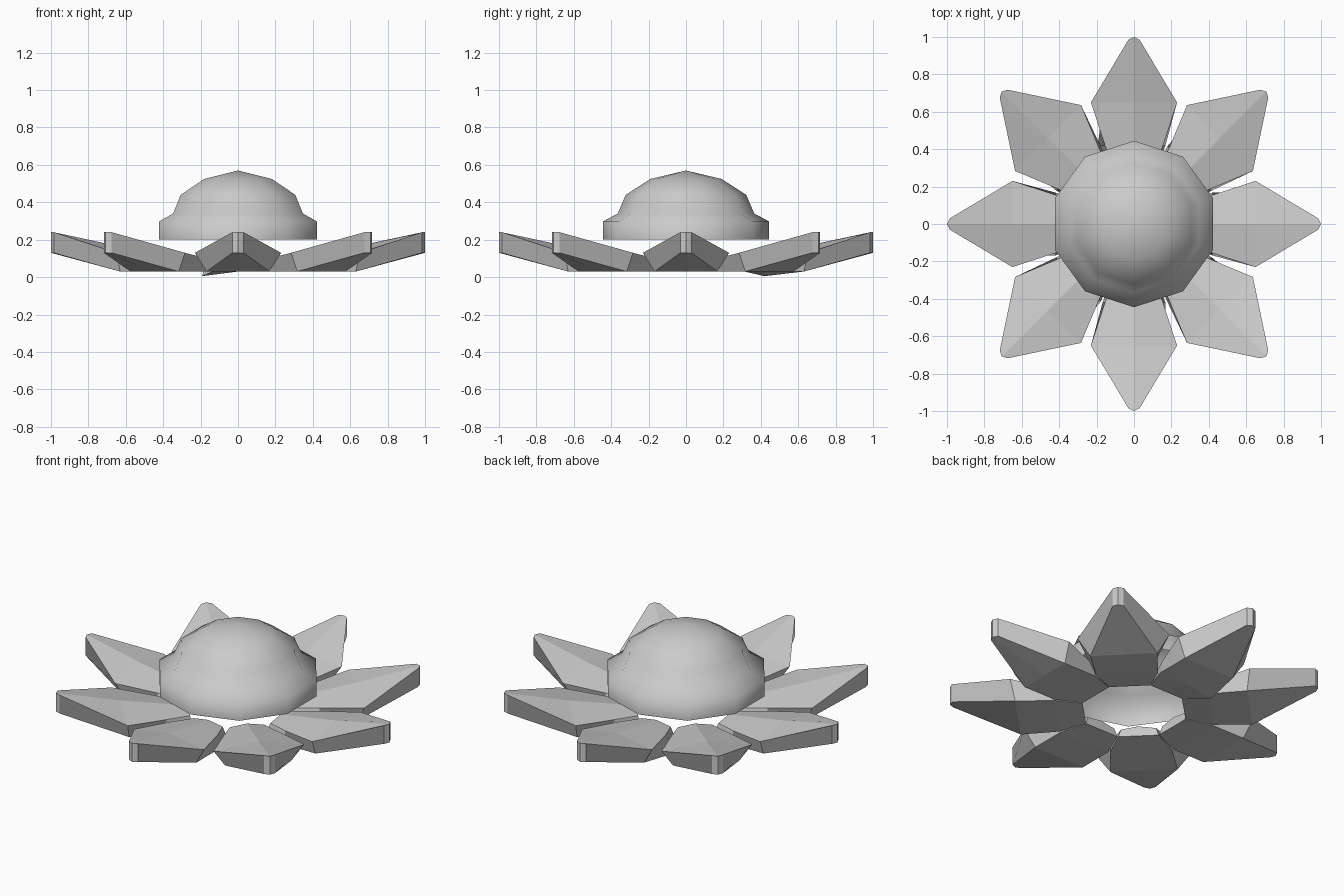
import bpy, bmesh
from math import sin, cos, pi

if "Cube" in bpy.data.objects:
    bpy.data.objects.remove(bpy.data.objects["Cube"])


def make_object(name, bm, smooth):
    bmesh.ops.recalc_face_normals(bm, faces=bm.faces)
    mesh = bpy.data.meshes.new(name)
    bm.to_mesh(mesh)
    bm.free()
    for p in mesh.polygons:
        p.use_smooth = smooth
    ob = bpy.data.objects.new(name, mesh)
    bpy.context.collection.objects.link(ob)
    return ob


# Flower centre: open ten-sided dome shell with a stepped rim
def flower_centre():
    profile = [(0.445, 0.2), (0.445, 0.297), (0.365, 0.34), (0.322, 0.44), (0.19, 0.525)]
    n = 10
    bm = bmesh.new()
    rings = [[bm.verts.new((r * sin(2 * pi * i / n), r * cos(2 * pi * i / n), z))
              for i in range(n)] for r, z in profile]
    for a, b in zip(rings, rings[1:]):
        for i in range(n):
            j = (i + 1) % n
            bm.faces.new((a[i], a[j], b[j], b[i]))
    top = bm.verts.new((0, 0, 0.57))
    for i in range(n):
        bm.faces.new((rings[-1][i], rings[-1][(i + 1) % n], top))
    # faces are outward with this orientation after recalculation
    make_object("flower_centre", bm, True)


# Petal sections: radius, top half width, edge z, ridge z,
#                 bottom radius, bottom half width, bottom z
SECTIONS = [
    (0.28, 0.095, 0.09, 0.105, 0.27, 0.11, 0.04),
    (0.42, 0.155, 0.105, 0.13, 0.42, 0.168, 0.03),
    (0.65, 0.235, 0.13, 0.168, 0.63, 0.172, 0.03),
    (0.985, 0.03, 0.24, 0.24, 0.985, 0.03, 0.13),
]


def petal(index):
    angle = index * pi / 4
    wide = 1.06 if index % 2 else 0.98
    bm = bmesh.new()
    loops = []
    for k, (r, w, ze, zr, rb, wb, zb) in enumerate(SECTIONS):
        if k == 2:
            w *= wide
            wb *= wide
        last = k == 3
        mid = 1.0 if last else r
        midb = 1.0 if last else rb
        # one petal sags slightly at its inner left corner
        sag = 0.025 if (index == 2 and k == 1) else 0
        pts = [(r, -w, ze), (mid, 0, zr), (r, w, ze),
               (rb, wb + sag, zb - sag), (midb, 0, zb), (rb, -wb, zb)]
        loops.append([bm.verts.new((x * cos(angle) - y * sin(angle),
                                    x * sin(angle) + y * cos(angle), z)) for x, y, z in pts])
    for a, b in zip(loops, loops[1:]):
        for i in range(6):
            j = (i + 1) % 6
            bm.faces.new((a[i], a[j], b[j], b[i]))
    # end caps, inner and tip
    for lp in (loops[0], loops[-1]):
        bm.faces.new((lp[0], lp[1], lp[4], lp[5]))
        bm.faces.new((lp[1], lp[2], lp[3], lp[4]))
    make_object(f"petal_{index + 1}", bm, False)


flower_centre()
for i in range(8):
    petal(i)
